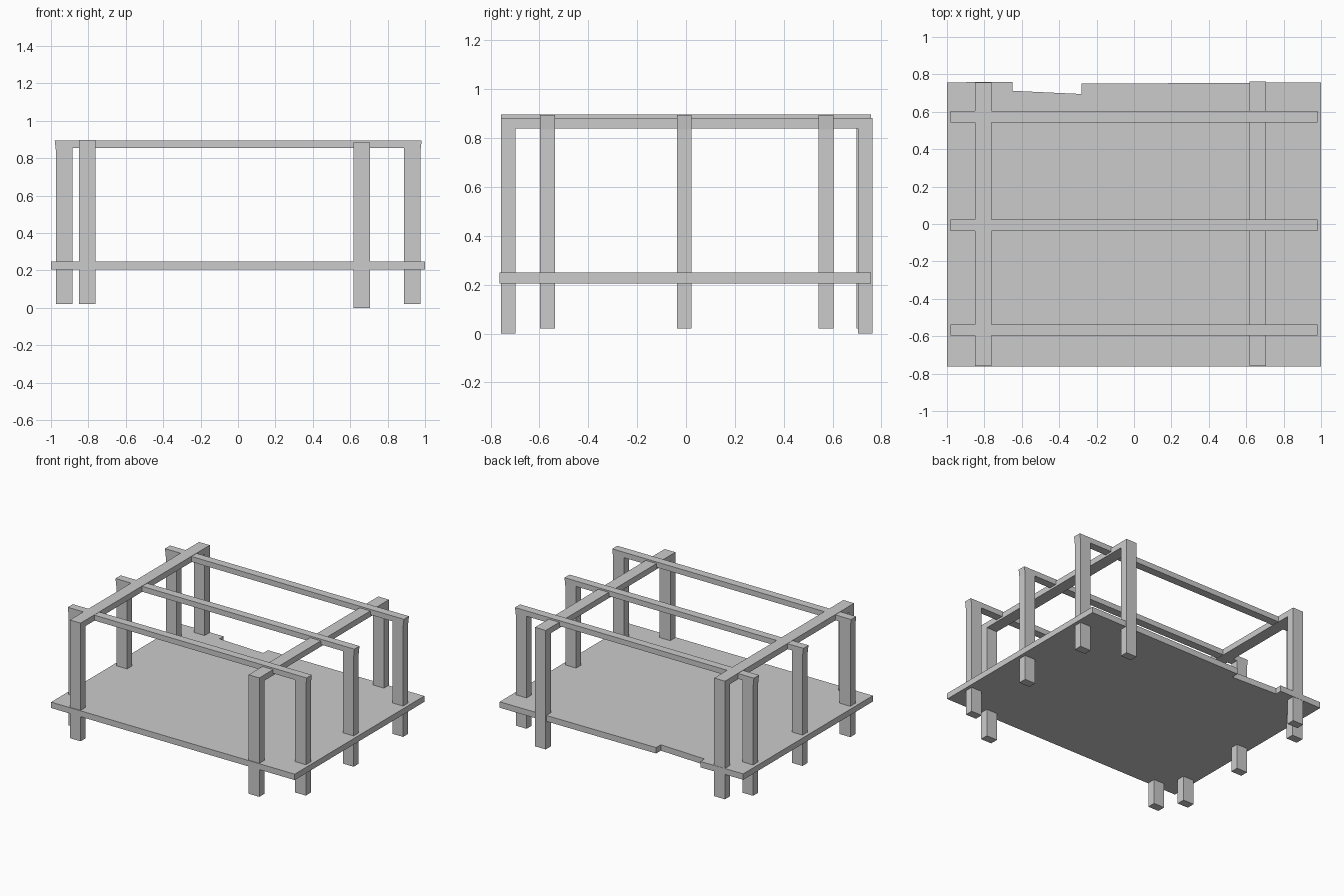
import bpy
import bmesh
from mathutils import Vector

if "Cube" in bpy.data.objects:
    bpy.data.objects.remove(bpy.data.objects["Cube"])


def extrude_profile(name, points, offset):
    """Make a closed solid by extruding a flat outline along offset."""
    bm = bmesh.new()
    face = bm.faces.new([bm.verts.new(p) for p in points])
    result = bmesh.ops.extrude_face_region(bm, geom=[face])
    moved = [g for g in result["geom"] if isinstance(g, bmesh.types.BMVert)]
    bmesh.ops.translate(bm, verts=moved, vec=Vector(offset))
    bmesh.ops.recalc_face_normals(bm, faces=bm.faces)
    mesh = bpy.data.meshes.new(name)
    bm.to_mesh(mesh)
    bm.free()
    obj = bpy.data.objects.new(name, mesh)
    bpy.context.collection.objects.link(obj)
    return obj


def frame(name, axis, near, far, start, end, post, foot, under, top, flare=0.0):
    """Inverted U: two posts and a beam spanning start..end along axis."""
    outline = [
        (start, foot), (start, under - 0.02), (start - flare, top),
        (end + flare, top), (end, under - 0.02), (end, foot),
        (end - post, foot), (end - post, under),
        (start + post, under), (start + post, foot),
    ]
    if axis == "x":
        points = [(u, near, z) for u, z in outline]
        offset = (0, far - near, 0)
    else:
        points = [(near, u, z) for u, z in outline]
        offset = (far - near, 0, 0)
    return extrude_profile(name, points, offset)


# Shelf board with a shallow notch in the back edge
board = [(-1, -0.763), (1, -0.763), (1, 0.757), (-0.28, 0.75),
         (-0.28, 0.695), (-0.65, 0.712), (-0.65, 0.76), (-1, 0.757)]
extrude_profile("shelf_board", [(x, y, 0.205) for x, y in board], (0, 0, 0.044))

# Three long frames spanning left to right
for label, y in (("front", -0.567), ("middle", -0.007), ("back", 0.573)):
    frame(label + "_long_frame", "x", y - 0.03, y + 0.03,
          -0.973, 0.975, 0.088, 0.02, 0.855, 0.895, 0.007)

# Two cross frames spanning front to back
frame("left_cross_frame", "y", -0.85, -0.762, -0.758, 0.757, 0.06, 0.02, 0.853, 0.897)
frame("right_cross_frame", "y", 0.618, 0.706, -0.758, 0.763, 0.06, 0.0, 0.84, 0.883)
